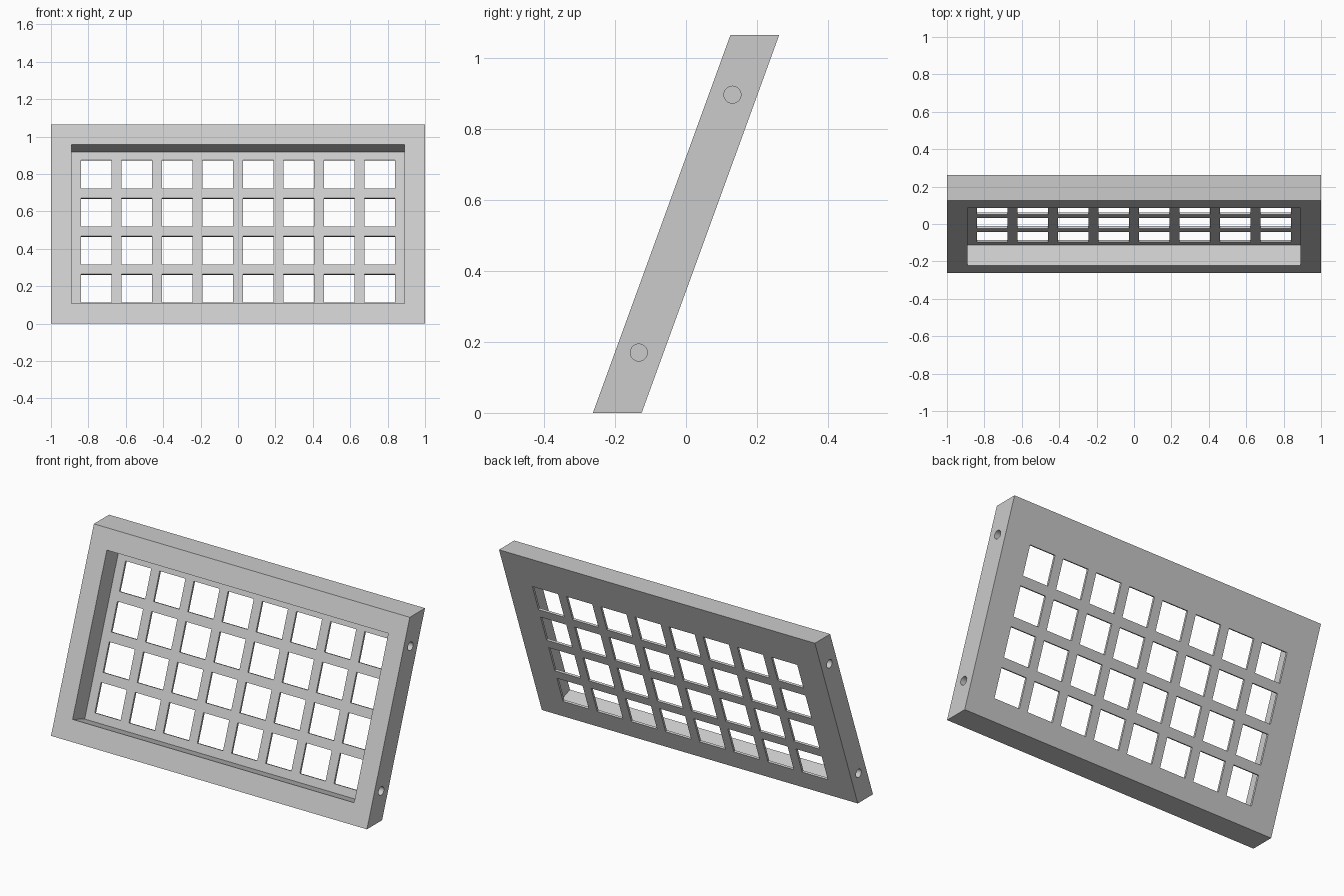
import bpy, bmesh
from math import radians, sin, cos, tan
from mathutils import Matrix, Vector

if "Cube" in bpy.data.objects:
    bpy.data.objects.remove(bpy.data.objects["Cube"])

TILT = radians(20)
HEIGHT, BASE_DEPTH, FRONT_Y = 1.065, 0.1375, -0.2625
THICK = BASE_DEPTH * cos(TILT)
RECESS = 0.117                      # depth of the front pocket
PITCH, HOLE = 0.2163, 0.163         # window spacing and size
MID = HEIGHT / cos(TILT) / 2 + 0.001

# Leaning frame: local x is width, y is depth into the panel, z runs up the slope
LEAN = Matrix.Translation((0, FRONT_Y, 0)) @ Matrix.Rotation(-TILT, 4, 'X')


def make_object(name, bm):
    bmesh.ops.recalc_face_normals(bm, faces=bm.faces)
    mesh = bpy.data.meshes.new(name)
    bm.to_mesh(mesh)
    bm.free()
    obj = bpy.data.objects.new(name, mesh)
    bpy.context.collection.objects.link(obj)
    return obj


def add_box(bm, x, z, width, height, near, far):
    """Box in the leaning frame, from depth near to depth far."""
    place = Matrix.Translation((x, (near + far) / 2, z))
    size = Matrix.Diagonal((width, far - near, height, 1))
    bmesh.ops.create_cube(bm, size=1, matrix=LEAN @ place @ size)


def cut(target, bm):
    cutter = make_object("cutter", bm)
    cutter.hide_render = True
    mod = target.modifiers.new("cut", 'BOOLEAN')
    mod.operation, mod.solver, mod.object = 'DIFFERENCE', 'EXACT', cutter
    bpy.context.view_layer.objects.active = target
    bpy.ops.object.modifier_apply(modifier=mod.name)
    bpy.data.objects.remove(cutter)


# Leaning slab with level top and bottom
bm = bmesh.new()
rise = HEIGHT * tan(TILT)
profile = [(0, 0), (BASE_DEPTH, 0), (BASE_DEPTH + rise, HEIGHT), (rise, HEIGHT)]
side = bm.faces.new([bm.verts.new((-1, FRONT_Y + y, z)) for y, z in profile])
grown = bmesh.ops.extrude_face_region(bm, geom=[side])["geom"]
bmesh.ops.translate(bm, vec=(2, 0, 0),
                    verts=[v for v in grown if isinstance(v, bmesh.types.BMVert)])
panel = make_object("grid_panel", bm)

# Front pocket
bm = bmesh.new()
add_box(bm, 0, MID, 1.782, 0.905, -0.1, RECESS)
cut(panel, bm)

# Grid of square windows through the thin back
bm = bmesh.new()
for col in range(8):
    for row in range(4):
        add_box(bm, (col - 3.5) * PITCH, MID + (row - 1.5) * PITCH,
                HOLE, HOLE, RECESS - 0.05, THICK + 0.05)
cut(panel, bm)

# Blind round sockets in both ends
bm = bmesh.new()
for x in (-1, 1):
    for y, z in ((-0.133, 0.17), (0.131, 0.897)):
        bmesh.ops.create_cone(
            bm, cap_ends=True, segments=32, radius1=0.024, radius2=0.024, depth=0.12,
            matrix=Matrix.Translation((x, y, z)) @ Matrix.Rotation(radians(90), 4, 'Y'))
cut(panel, bm)

# Plain grey material
grey = bpy.data.materials.new("light grey")
grey.use_nodes = True
colour = (0.6, 0.6, 0.6, 1)
grey.diffuse_color = colour
grey.node_tree.nodes["Principled BSDF"].inputs["Base Color"].default_value = colour
panel.data.materials.clear()
panel.data.materials.append(grey)
for face in panel.data.polygons:
    face.material_index = 0

# Smooth socket walls, sharp edges elsewhere
bpy.ops.object.select_all(action='DESELECT')
panel.select_set(True)
bpy.context.view_layer.objects.active = panel
bpy.ops.object.shade_smooth_by_angle(angle=radians(30))
